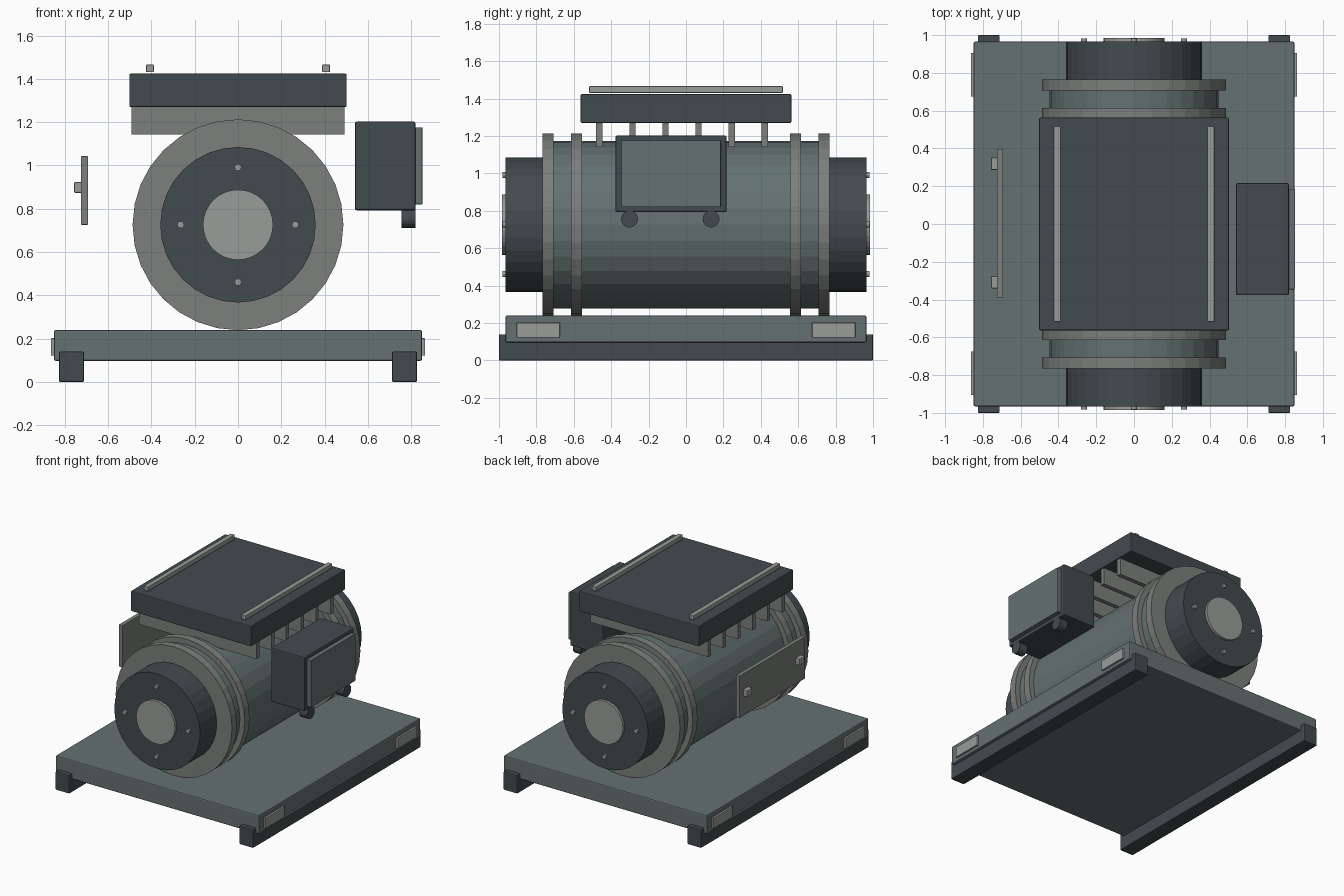
import bpy
from math import pi, cos, sin

if "Cube" in bpy.data.objects:
    bpy.data.objects.remove(bpy.data.objects["Cube"])


def material(name, rgb):
    m = bpy.data.materials.new(name)
    m.diffuse_color = (*rgb, 1)
    m.use_nodes = True
    m.node_tree.nodes["Principled BSDF"].inputs["Base Color"].default_value = m.diffuse_color
    return m


DARK = material("dark_paint", (0.055, 0.07, 0.077))
BODY = material("body_paint", (0.13, 0.165, 0.165))
RING = material("cast_grey", (0.2, 0.215, 0.2))
STEEL = material("steel", (0.32, 0.335, 0.32))


def box(name, x, y, z, mat, bevel=0.006):
    """Box given as (min, max) on each axis."""
    bpy.ops.mesh.primitive_cube_add(size=1, location=[(a + b) / 2 for a, b in (x, y, z)])
    o = bpy.context.object
    o.name = name
    o.scale = [b - a for a, b in (x, y, z)]
    bpy.ops.object.transform_apply(location=False, rotation=False, scale=True)
    o.data.materials.append(mat)
    if bevel:
        b = o.modifiers.new("edge", "BEVEL")
        b.width, b.segments = bevel, 2
    return o


def cyl(name, r, span, a, b, mat, axis="Y", sides=32):
    """Cylinder along an axis; a, b are the other two centre coordinates."""
    mid, depth = (span[0] + span[1]) / 2, span[1] - span[0]
    loc, rot = ((a, mid, b), (pi / 2, 0, 0)) if axis == "Y" else ((mid, a, b), (0, pi / 2, 0))
    bpy.ops.mesh.primitive_cylinder_add(vertices=sides, radius=r, depth=depth,
                                        location=loc, rotation=rot)
    o = bpy.context.object
    o.name = name
    o.data.materials.append(mat)
    return o


CZ = 0.726  # shaft height

# Base plate, skids and side pads
box("base_plate", (-0.85, 0.85), (-0.965, 0.965), (0.097, 0.24), BODY, 0.008)
for s in (-1, 1):
    box("skid", sorted((s * 0.711, s * 0.827)), (-1, 1), (0, 0.14), DARK)
    for t in (-1, 1):
        box("base_side_pad", sorted((s * 0.84, s * 0.864)),
            sorted((t * 0.675, t * 0.905)), (0.122, 0.202), STEEL, 0.003)

# Drum housing
cyl("housing", 0.447, (-0.76, 0.76), 0, CZ, BODY)

# Clamp rings, end caps, hubs and bolts at both ends
for s in (-1, 1):
    for a, b in ((0.557, 0.615), (0.708, 0.766)):
        cyl("housing_ring", 0.487, sorted((s * a, s * b)), 0, CZ, RING)
    cyl("end_cap", 0.359, sorted((s * 0.766, s * 0.965)), 0, CZ, DARK)
    cyl("shaft_hub", 0.162, sorted((s * 0.94, s * 0.985)), 0, CZ, STEEL)
    for k in range(4):
        cyl("cap_bolt", 0.016, sorted((s * 0.95, s * 0.982)), 0.265 * cos(k * pi / 2),
            CZ + 0.265 * sin(k * pi / 2), STEEL, sides=12)

# Top box on cooling fins, with two rails
box("top_box", (-0.502, 0.502), (-0.563, 0.563), (1.27, 1.424), DARK)
for i in range(6):
    y = -0.463 + 0.1767 * i
    box("cooling_fin", (-0.492, 0.492), (y - 0.017, y + 0.017), (1.142, 1.275), RING, 0)
for s in (-1, 1):
    box("top_rail", (s * 0.407 - 0.018, s * 0.407 + 0.018), (-0.518, 0.518), (1.431, 1.466), STEEL, 0.004)

# Terminal box, cover and cable glands on the right
box("terminal_box", (0.54, 0.82), (-0.377, 0.217), (0.793, 1.202), DARK, 0.008)
box("terminal_cover", (0.81, 0.852), (-0.346, 0.186), (0.82, 1.176), BODY, 0.003)
for y in (-0.302, 0.134):
    cyl("cable_gland", 0.045, (0.755, 0.821), y, 0.756, DARK, "X", 20)

# Side plate and its fixings on the left
box("side_plate", (-0.725, -0.693), (-0.39, 0.397), (0.726, 1.043), RING, 0.003)
for y in (-0.308, 0.319):
    box("plate_fixing", (-0.757, -0.72), (y - 0.033, y + 0.033), (0.873, 0.924), STEEL, 0.006)
